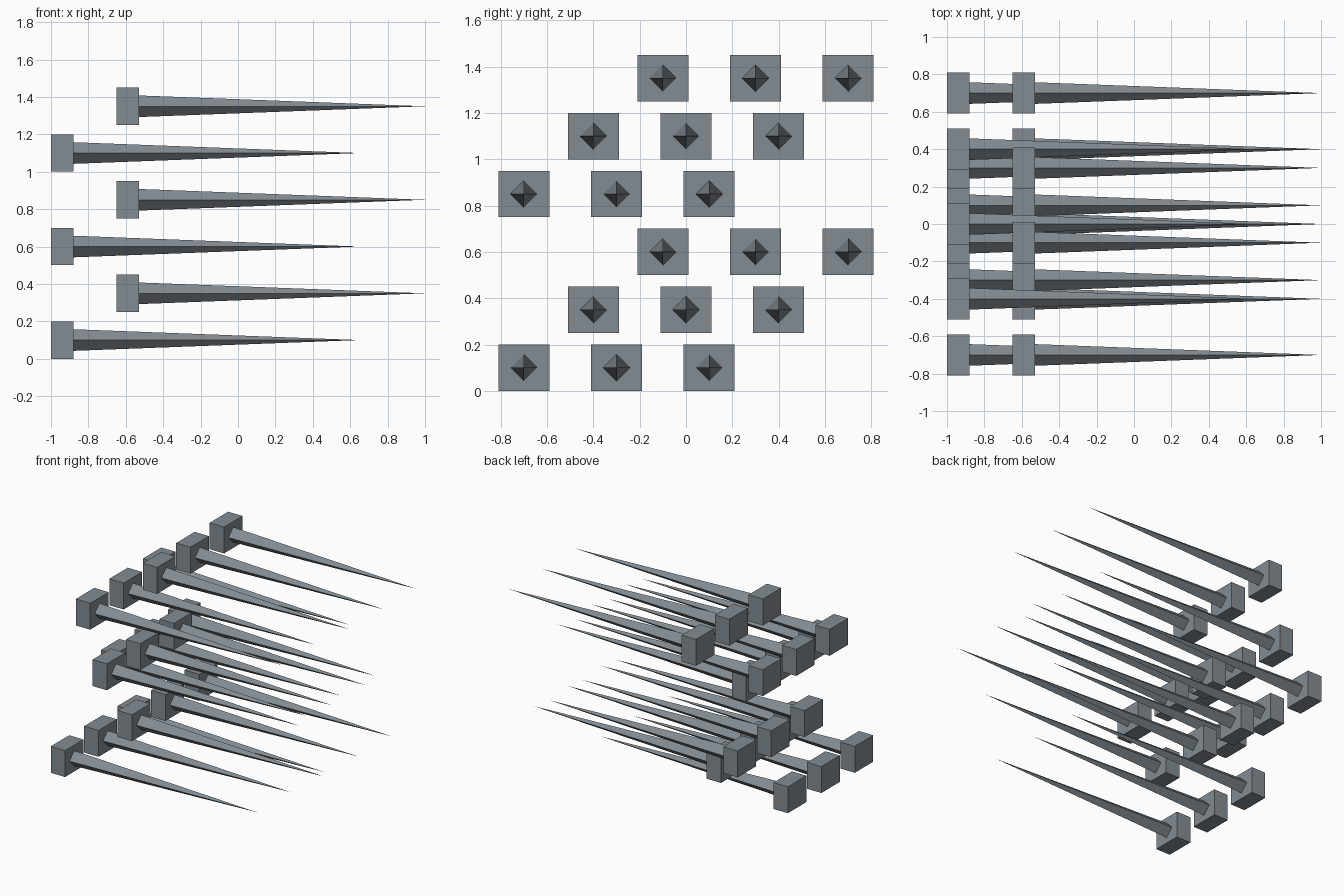
import bpy
from math import pi

cube = bpy.data.objects.get("Cube")
if cube:
    bpy.data.objects.remove(cube, do_unlink=True)

# Single steel grey colour
steel = bpy.data.materials.new("steel_grey")
steel.use_nodes = True
colour = (0.23, 0.265, 0.29, 1)
steel.diffuse_color = colour
steel.node_tree.nodes["Principled BSDF"].inputs["Base Color"].default_value = colour

BLOCK = (0.12, 0.22, 0.20)
SPIKE_LENGTH = 1.59
SPIKE_RADIUS = 0.06


def finish(name):
    obj = bpy.context.object
    obj.name = name
    obj.data.materials.append(steel)


def add_spike(tag, x, y, z):
    # Mounting block, with its back face at x
    centre = x + BLOCK[0] / 2
    bpy.ops.mesh.primitive_cube_add(size=1, location=(centre, y, z))
    bpy.context.object.scale = BLOCK
    bpy.ops.object.transform_apply(location=False, rotation=False, scale=True)
    finish("block_" + tag)

    # Four-sided spike rooted in the block and pointing to +x
    bpy.ops.mesh.primitive_cone_add(
        vertices=4, radius1=SPIKE_RADIUS, radius2=0, depth=SPIKE_LENGTH,
        location=(centre + SPIKE_LENGTH / 2, y, z), rotation=(0, pi / 2, 0))
    finish("spike_" + tag)


# Six staggered rows of three spikes, alternating in depth
for row in range(6):
    x = -1.0 + 0.35 * (row % 2)
    z = 0.1 + 0.25 * row
    for column in range(3):
        y = -0.7 + 0.3 * (row % 3) + 0.4 * column
        add_spike(f"row{row + 1}_{column + 1}", x, y, z)
